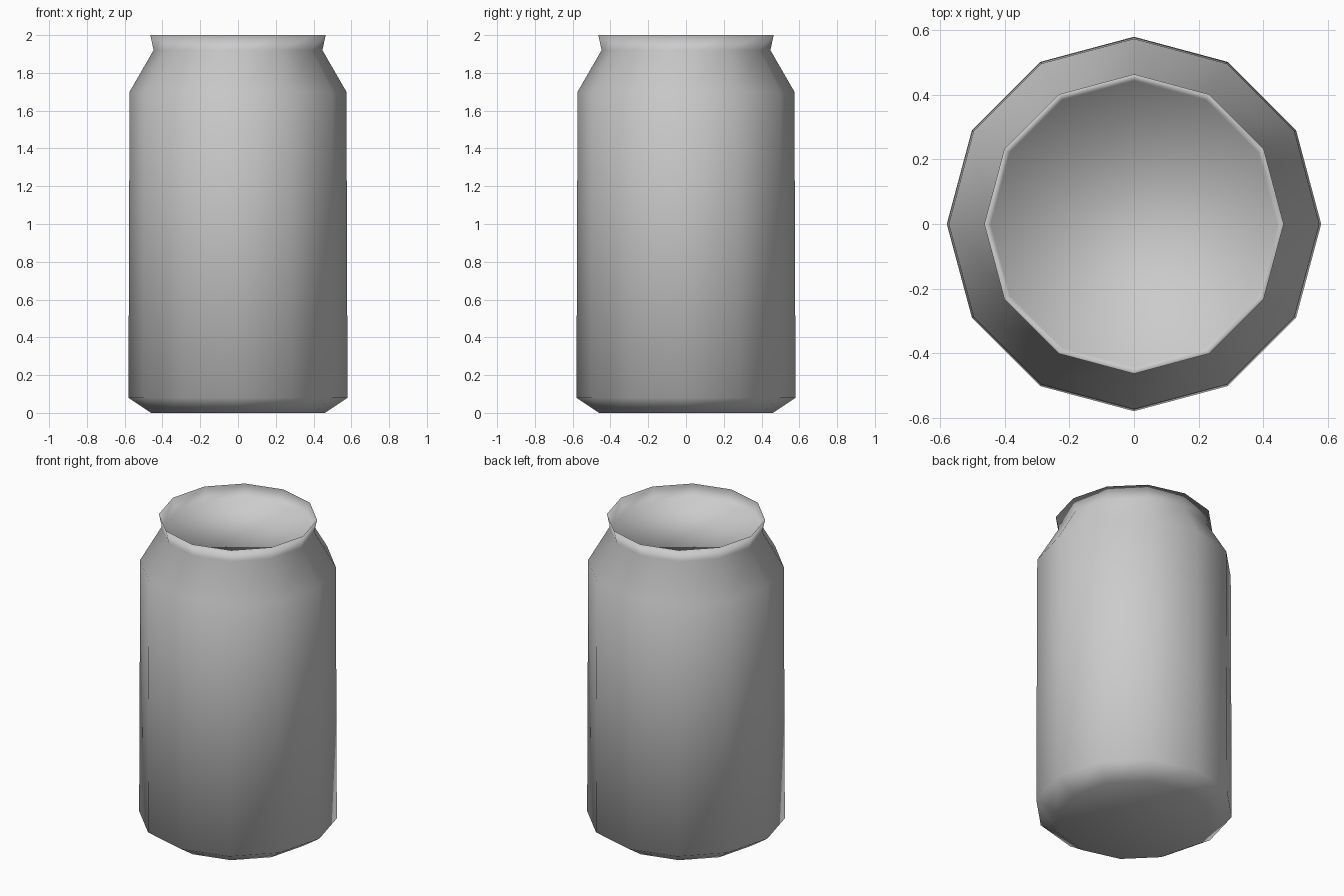
import bpy, bmesh, math

if "Cube" in bpy.data.objects:
    bpy.data.objects.remove(bpy.data.objects["Cube"])

SIDES = 12

# (radius, height) from the base, up the wall, over the rim and down to the lid
PROFILE = [
    (0.46, 0.0),     # base
    (0.58, 0.08),    # bottom bevel
    (0.574, 1.70),   # slightly tapered wall
    (0.447, 1.92),   # shoulder to neck
    (0.464, 2.0),    # rim
    (0.444, 1.91),   # recessed lid edge
]


def lathe(name, profile, sides):
    bm = bmesh.new()
    rings = []
    for r, z in profile:
        rings.append([bm.verts.new((r * math.cos(2 * math.pi * i / sides),
                                    r * math.sin(2 * math.pi * i / sides), z))
                      for i in range(sides)])
    for low, high in zip(rings, rings[1:]):
        for i in range(sides):
            j = (i + 1) % sides
            bm.faces.new((low[i], low[j], high[j], high[i]))
    bm.faces.new(rings[0][::-1])   # bottom
    bm.faces.new(rings[-1])        # lid
    for f in bm.faces:
        f.smooth = True
    mesh = bpy.data.meshes.new(name)
    bm.to_mesh(mesh)
    bm.free()
    obj = bpy.data.objects.new(name, mesh)
    bpy.context.collection.objects.link(obj)
    return obj


# Drink can: one smooth-shaded twelve-sided shell
lathe("drink_can", PROFILE, SIDES)
